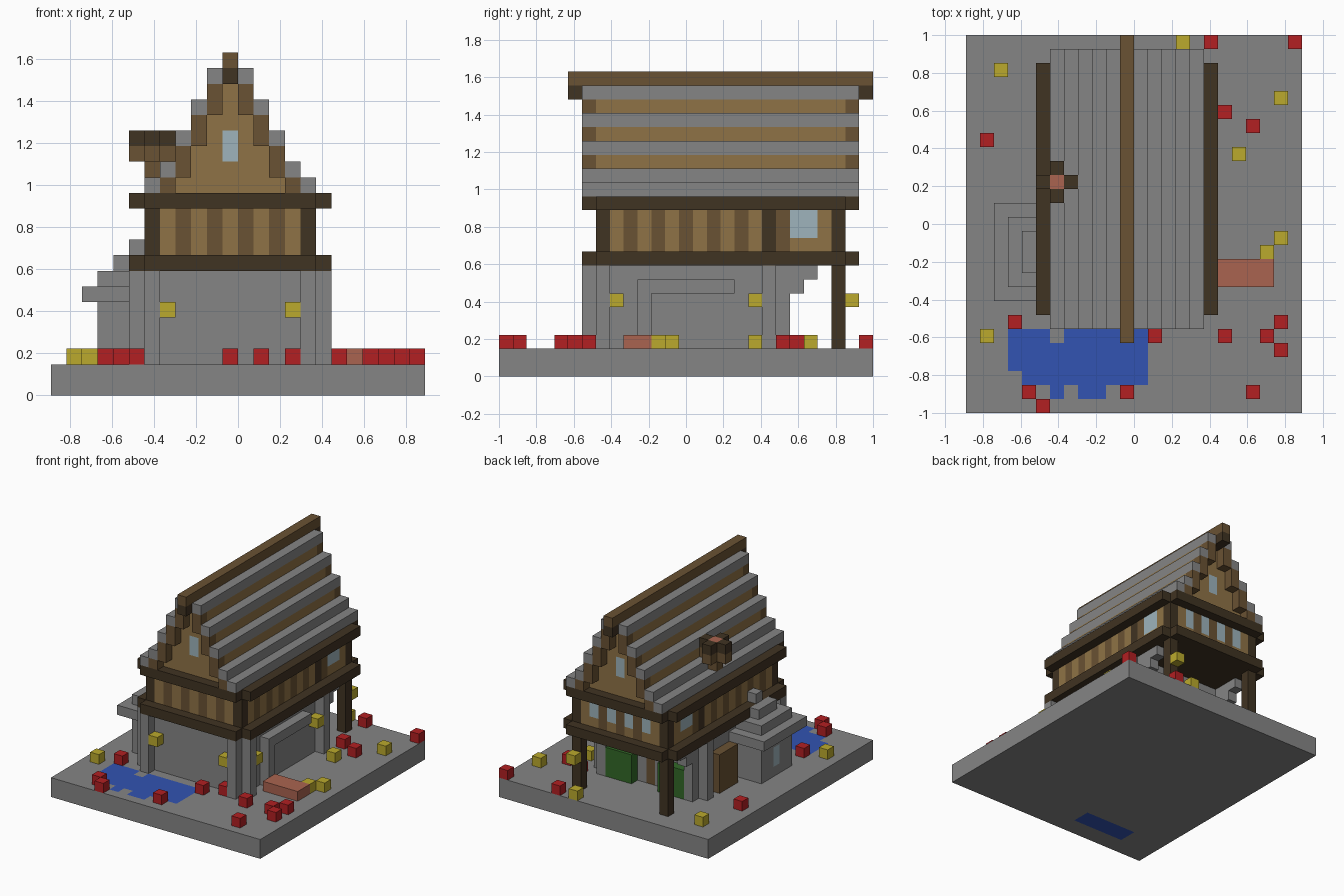
import bpy, bmesh

UNIT = 2 / 27          # edge of one building block
COLOURS = {
    "stone grey": (0.235, 0.235, 0.235), "tan plank": (0.275, 0.171, 0.061),
    "brown timber": (0.144, 0.084, 0.033), "dark timber": (0.051, 0.033, 0.016),
    "pale glass": (0.342, 0.456, 0.503), "water blue": (0.032, 0.087, 0.445),
    "red flower": (0.445, 0.014, 0.016), "yellow flower": (0.497, 0.402, 0.026),
    "brick": (0.402, 0.127, 0.08), "green shrub": (0.032, 0.14, 0.021),
}
STONE, TAN, BROWN, DARK, GLASS, WATER, RED, YELLOW, BRICK, GREEN = COLOURS

old = bpy.data.objects.get("Cube")
if old:
    bpy.data.objects.remove(old, do_unlink=True)

materials = {}
for name, rgb in COLOURS.items():
    mat = bpy.data.materials.new(name)
    mat.use_nodes = True
    mat.diffuse_color = (*rgb, 1)
    mat.node_tree.nodes["Principled BSDF"].inputs["Base Color"].default_value = (*rgb, 1)
    materials[name] = mat

blocks = {}            # (x, y, z) -> (part, colour)


def fill(part, colour, xs, ys, zs):
    """Fill a box of blocks; ends are exclusive, later fills replace earlier."""
    for x in range(*xs):
        for y in range(*ys):
            for z in range(*zs):
                blocks[x, y, z] = (part, colour)


def both(part, colour, xs, ys, zs):
    """Fill a box and its mirror image across the ridge line."""
    fill(part, colour, xs, ys, zs)
    fill(part, colour, (-1 - xs[1], -1 - xs[0]), ys, zs)


def one(part, colour, x, y, z):
    fill(part, colour, (x, x + 1), (y, y + 1), (z, z + 1))


# Ground slab and pond
fill("ground_slab", STONE, (-12, 12), (0, 27), (0, 2))
fill("pond", WATER, (-9, 1), (3, 6), (1, 2))
fill("pond", WATER, (-8, 1), (2, 3), (1, 2))
one("pond", WATER, -6, 1, 1)
fill("pond", WATER, (-4, -2), (1, 2), (1, 2))
one("ground_slab", STONE, -6, 5, 1)
fill("pond", WATER, (-8, -2), (2, 4), (0, 1))

# Stone ground floor with corner piers and stepped porch brackets
fill("stone_walls", STONE, (-6, 5), (7, 20), (2, 8))
for y in (6, 20):
    both("corner_piers", STONE, (4, 5), (y, y + 1), (2, 8))
for y in (7, 19):
    both("corner_piers", STONE, (5, 6), (y, y + 1), (2, 8))
both("porch_brackets", STONE, (4, 5), (21, 22), (6, 8))
both("porch_brackets", STONE, (4, 5), (22, 23), (7, 8))

# Side frame with brick step
fill("side_frame", STONE, (5, 6), (10, 17), (6, 7))
fill("side_frame", STONE, (5, 6), (10, 11), (2, 6))
fill("brick_step", BRICK, (6, 10), (9, 11), (2, 3))

# Stepped stone oven on the right-hand side
fill("oven", STONE, (-9, -6), (9, 14), (2, 8))
fill("oven", STONE, (-10, -6), (8, 15), (6, 7))
fill("oven", STONE, (-8, -6), (10, 13), (8, 9))
one("oven", STONE, -7, 11, 9)
fill("oven_window", GLASS, (-9, -8), (11, 12), (3, 5))

# Doors and shrubs
fill("side_door", BROWN, (-7, -6), (15, 18), (2, 6))
fill("back_door", BROWN, (-1, 0), (19, 20), (2, 5))
both("shrubs", GREEN, (1, 4), (20, 21), (2, 5))

# Porch posts
both("porch_posts", DARK, (4, 5), (24, 25), (2, 8))

# Ring beams around the upper storey
for z in (8, 12):
    fill("ring_beam", DARK, (-6, 5), (6, 26), (z, z + 1))
    fill("ring_beam", DARK, (-7, 6), (7, 25), (z, z + 1))

# Upper storey: striped planks, posts and windows
fill("upper_storey", TAN, (-6, 5), (7, 25), (9, 12))
for x in range(-4, 4, 2):
    fill("upper_storey", BROWN, (x, x + 1), (7, 8), (9, 12))
    fill("back_windows", GLASS, (x, x + 1), (24, 25), (10, 12))
for x in range(-3, 3, 2):
    fill("upper_storey", BROWN, (x, x + 1), (24, 25), (9, 12))
for y in (*range(9, 19, 2), 20):
    both("upper_storey", BROWN, (4, 5), (y, y + 1), (9, 12))
both("side_windows", GLASS, (4, 5), (21, 23), (10, 12))
for y in (7, 19, 24):
    both("wall_posts", DARK, (4, 5), (y, y + 1), (9, 12))

# Roof: one column per step, stone course on top, timber trim at the gable ends
for x, top in enumerate((20, 18, 16, 14, 13)):
    both("gable_wall", TAN, (x, x + 1), (7, 25), (13, top))
    for y in (6, 25):
        both("gable_trim", BROWN, (x, x + 1), (y, y + 1), (max(13, top - 2), top))
    both("roof_courses", STONE, (x, x + 1), (6, 26), (top, top + 1))
fill("gable_wall", TAN, (-1, 0), (7, 25), (13, 20))
fill("ridge_support", DARK, (-1, 0), (5, 27), (20, 21))
fill("ridge_beam", BROWN, (-1, 0), (5, 27), (21, 22))
for y in (7, 24):
    fill("gable_windows", GLASS, (-1, 0), (y, y + 1), (15, 17))

# Chimney with a cross-shaped cap
for z, colour in ((15, BROWN), (16, DARK)):
    fill("chimney", colour, (-7, -4), (16, 17), (z, z + 1))
    fill("chimney", colour, (-6, -5), (15, 18), (z, z + 1))
one("chimney", BROWN, -6, 16, 14)
one("chimney", BRICK, -6, 16, 16)

# Lanterns
for x, y in ((-5, 6), (3, 6), (5, 8), (5, 18), (4, 25)):
    one("lanterns", YELLOW, x, y, 5)

# Flowers scattered over the ground
for x, y in ((5, 26), (11, 26), (-11, 19), (6, 21), (8, 20), (-9, 6), (1, 5), (6, 5),
             (9, 5), (10, 6), (10, 4), (8, 1), (-8, 1), (-1, 1), (-7, 0), (3, 6)):
    one("red_flowers", RED, x, y, 2)
for x, y in ((3, 26), (-10, 24), (10, 22), (7, 18), (10, 12), (9, 11), (-11, 5)):
    one("yellow_flowers", YELLOW, x, y, 2)


def build(part):
    """Make one object from the exposed block faces of a part."""
    bm = bmesh.new()
    mesh = bpy.data.meshes.new(part)
    slots = []
    for pos, (owner, colour) in blocks.items():
        if owner != part:
            continue
        if colour not in slots:
            slots.append(colour)
            mesh.materials.append(materials[colour])
        for axis in range(3):
            u, v = (axis + 1) % 3, (axis + 2) % 3
            for side in (0, 1):
                near = list(pos)
                near[axis] += 2 * side - 1
                if tuple(near) in blocks:
                    continue
                ring = []
                for du, dv in ((0, 0), (1, 0), (1, 1), (0, 1)):
                    p = list(pos)
                    p[axis] += side
                    p[u] += du
                    p[v] += dv
                    ring.append(bm.verts.new((p[0] * UNIT, (p[1] - 13.5) * UNIT, p[2] * UNIT)))
                face = bm.faces.new(ring if side else ring[::-1])
                face.material_index = slots.index(colour)
    bmesh.ops.remove_doubles(bm, verts=bm.verts, dist=0.001)
    bm.to_mesh(mesh)
    bm.free()
    bpy.context.collection.objects.link(bpy.data.objects.new(part, mesh))


for part in dict.fromkeys(owner for owner, _ in blocks.values()):
    build(part)
